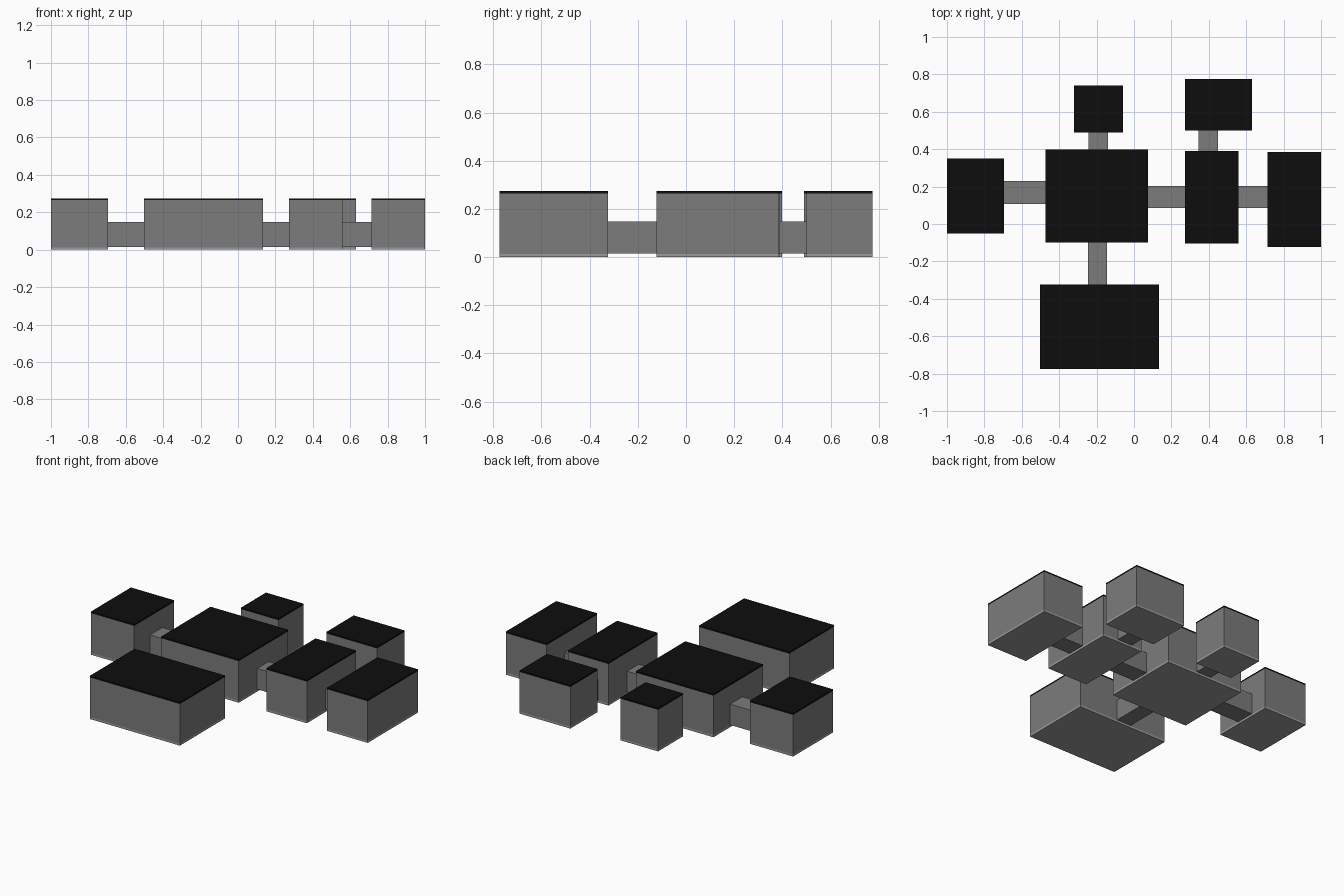
import bpy

if "Cube" in bpy.data.objects:
    bpy.data.objects.remove(bpy.data.objects["Cube"])


def material(name, value):
    m = bpy.data.materials.new(name)
    m.diffuse_color = (value, value, value, 1)
    m.use_nodes = True
    m.node_tree.nodes["Principled BSDF"].inputs["Base Color"].default_value = m.diffuse_color
    return m


WALL = material("wall_grey", 0.2)
FLOOR = material("floor_grey", 0.33)
ROOF = material("roof_black", 0.004)


def box(name, x0, x1, y0, y1, z0, z1, mat):
    bpy.ops.mesh.primitive_cube_add(size=1, location=((x0 + x1) / 2, (y0 + y1) / 2, (z0 + z1) / 2))
    ob = bpy.context.object
    ob.name = name
    ob.scale = (x1 - x0, y1 - y0, z1 - z0)
    bpy.ops.object.transform_apply(location=False, rotation=False, scale=True)
    ob.data.materials.append(mat)


# Rooms: floor slab, wall block and thin black roof
FLOOR_TOP, WALL_TOP, ROOF_TOP = 0.013, 0.265, 0.275
rooms = {
    "west_room": (-1.0, -0.695, -0.052, 0.35),
    "main_hall": (-0.472, 0.075, -0.10, 0.398),
    "south_room": (-0.502, 0.133, -0.775, -0.323),
    "north_room": (-0.321, -0.058, 0.49, 0.74),
    "middle_room": (0.273, 0.558, -0.104, 0.391),
    "northeast_room": (0.273, 0.63, 0.50, 0.775),
    "east_room": (0.713, 1.0, -0.122, 0.385),
}
for name, r in rooms.items():
    box(name + "_floor", *r, 0, FLOOR_TOP, FLOOR)
    box(name + "_walls", *r, FLOOR_TOP, WALL_TOP, WALL)
    box(name + "_roof", *r, WALL_TOP, ROOF_TOP, ROOF)

# Low corridors joining the rooms
corridors = {
    "west_corridor": (-0.695, -0.472, 0.107, 0.231),
    "middle_corridor": (0.075, 0.273, 0.086, 0.203),
    "east_corridor": (0.558, 0.713, 0.086, 0.203),
    "north_corridor": (-0.243, -0.14, 0.398, 0.49),
    "south_corridor": (-0.247, -0.144, -0.323, -0.10),
    "northeast_corridor": (0.345, 0.449, 0.391, 0.50),
}
for name, c in corridors.items():
    box(name, *c, 0.015, 0.147, WALL)
